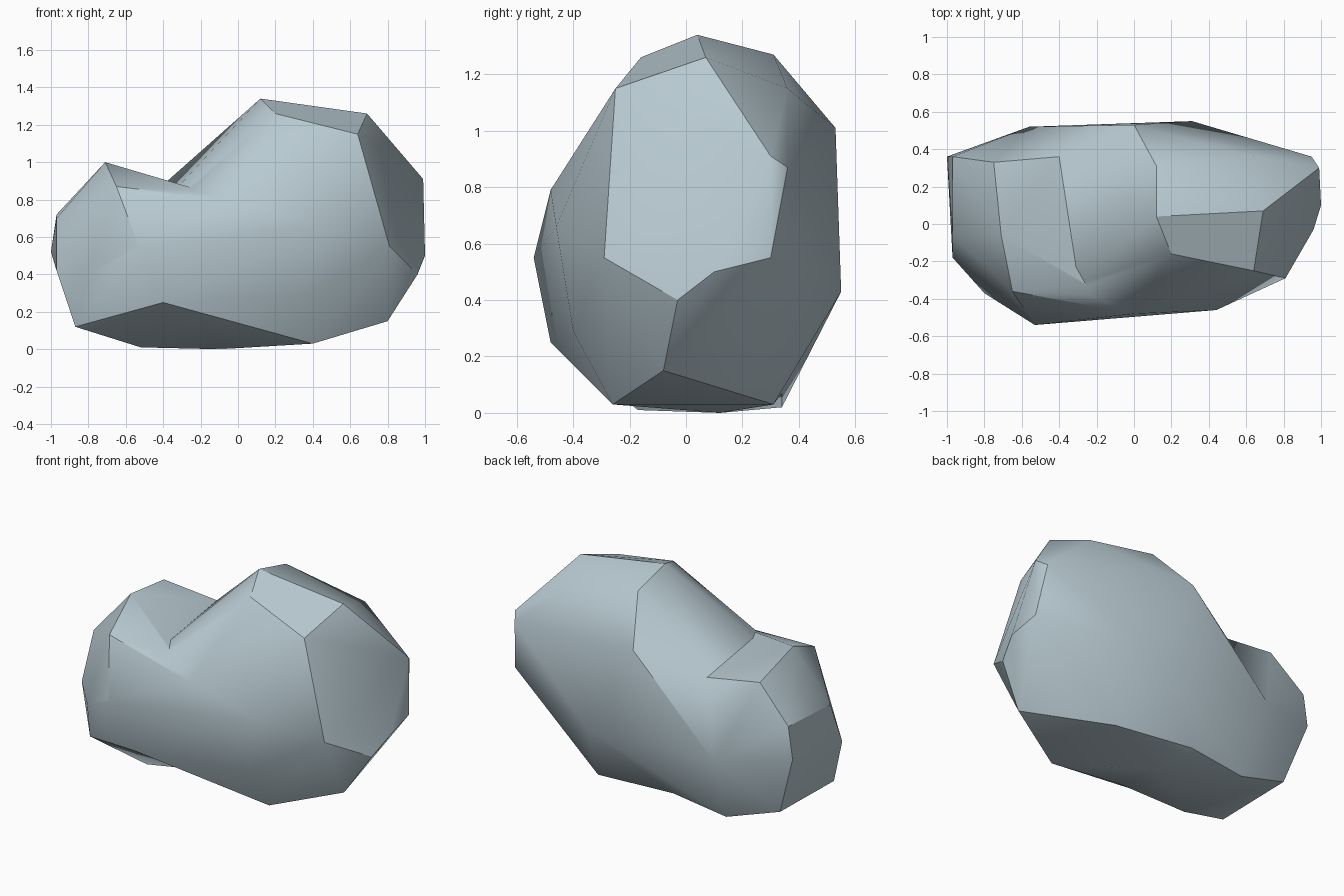
import bpy
import bmesh
import math
from mathutils import Vector

cube = bpy.data.objects.get("Cube")
if cube:
    bpy.data.objects.remove(cube, do_unlink=True)


def make_material(name, color):
    mat = bpy.data.materials.new(name)
    mat.use_nodes = True
    mat.diffuse_color = color
    shader = mat.node_tree.nodes["Principled BSDF"]
    shader.inputs["Base Color"].default_value = color
    shader.inputs["Roughness"].default_value = 0.8
    return mat


def hull_object(name, points, material):
    """Wrap a convex skin around a few corner points."""
    bm = bmesh.new()
    for point in points:
        bm.verts.new(Vector(point))
    result = bmesh.ops.convex_hull(bm, input=bm.verts[:])
    loose = {v for v in result["geom_interior"] + result["geom_unused"]
             if isinstance(v, bmesh.types.BMVert)}
    bmesh.ops.delete(bm, geom=list(loose), context="VERTS")
    bmesh.ops.recalc_face_normals(bm, faces=bm.faces[:])
    mesh = bpy.data.meshes.new(name)
    bm.to_mesh(mesh)
    bm.free()
    mesh.materials.append(material)
    obj = bpy.data.objects.new(name, mesh)
    bpy.context.collection.objects.link(obj)
    return obj


stone = make_material("blue grey stone", (0.48, 0.59, 0.64, 1.0))

# Corners that both humps share along the waist
waist = [(-.4, .36, .88), (-.31, -.23, .88), (-.1, .12, 0),
         (-.53, -.54, .55), (-.56, .52, .45), (0, -.48, .79),
         (.31, .55, .43), (-.4, -.48, .25), (-.18, -.35, .15),
         (-.15, .34, .07)]

# Tall hump: top, front and back, end, base
tall_top = [(.12, .04, 1.34), (.12, .31, 1.27), (.2, -.16, 1.26),
            (.69, .07, 1.26), (.64, .36, 1.15), (.64, -.25, 1.15)]
tall_sides = [(.44, -.46, .66), (.35, -.4, .29), (.81, -.29, .55),
              (0, .53, 1.01)]
tall_end = [(.99, .3, .91), (.95, .36, .87),
            (1, .1, .5), (.96, -.03, .4), (.99, .3, .55)]
tall_base = [(.8, -.08, .15), (.4, -.26, .03), (.4, .31, .03)]

# Low hump: top, end, base
low_top = [(-.75, .33, .93), (-.71, -.06, 1), (-.65, -.36, .87)]
low_end = [(-.97, .36, .72), (-1, .36, .52), (-.97, -.06, .7),
           (-.97, -.18, .42), (-.8, -.37, .4)]
low_base = [(-.87, .3, .13), (-.87, -.24, .12),
            (-.52, .34, .02), (-.52, -.17, .01)]

boulder = hull_object(
    "boulder", waist + tall_top + tall_sides + tall_end + tall_base, stone)
low_hump = hull_object("low_hump", waist + low_top + low_end + low_base, stone)

# Fuse the humps so that the shading runs across both
bpy.ops.object.select_all(action="DESELECT")
boulder.select_set(True)
bpy.context.view_layer.objects.active = boulder
fuse = boulder.modifiers.new("fuse", "BOOLEAN")
fuse.operation = "UNION"
fuse.solver = "EXACT"
fuse.object = low_hump
bpy.ops.object.modifier_apply(modifier=fuse.name)
bpy.data.objects.remove(low_hump, do_unlink=True)

# Clean the seam and merge nearly flat facets
bm = bmesh.new()
bm.from_mesh(boulder.data)
bmesh.ops.remove_doubles(bm, verts=bm.verts[:], dist=0.01)
bmesh.ops.dissolve_limit(bm, angle_limit=math.radians(2),
                         verts=bm.verts[:], edges=bm.edges[:])
bm.to_mesh(boulder.data)
bm.free()
bpy.ops.object.shade_smooth_by_angle(angle=math.radians(32))
